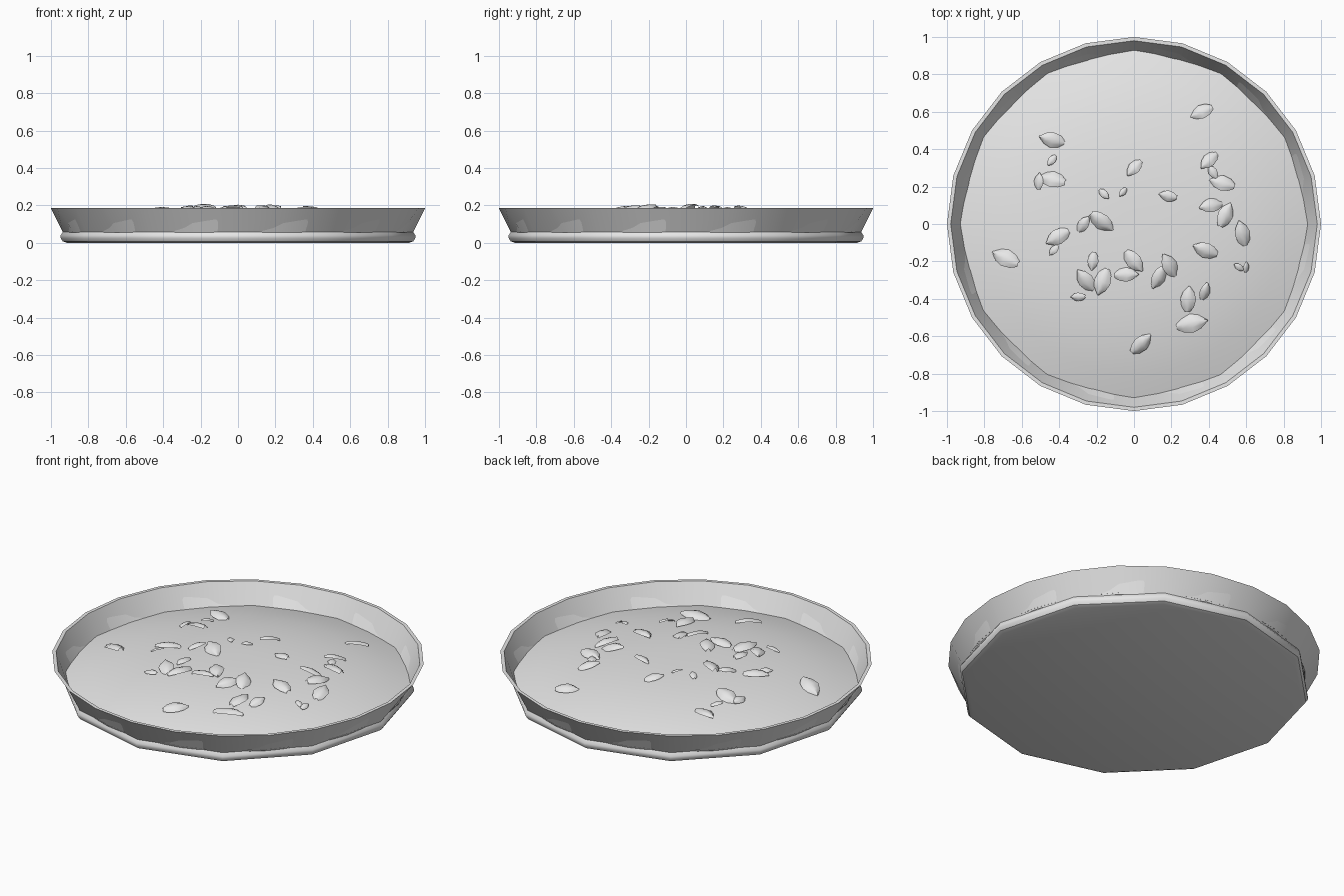
import bpy, bmesh, math, random
from mathutils import Matrix, Vector

random.seed(4)
if "Cube" in bpy.data.objects:
    bpy.data.objects.remove(bpy.data.objects["Cube"])

grey = bpy.data.materials.new("plain grey")
grey.use_nodes = True
COLOUR = (0.8, 0.8, 0.8, 1)
grey.diffuse_color = COLOUR
grey.node_tree.nodes["Principled BSDF"].inputs["Base Color"].default_value = COLOUR

SIDES = 24


def finish(bm, name, angle):
    mesh = bpy.data.meshes.new(name)
    bm.to_mesh(mesh)
    bm.free()
    mesh.materials.append(grey)
    obj = bpy.data.objects.new(name, mesh)
    bpy.context.collection.objects.link(obj)
    bpy.ops.object.select_all(action='DESELECT')
    obj.select_set(True)
    bpy.context.view_layer.objects.active = obj
    bpy.ops.object.shade_smooth_by_angle(angle=math.radians(angle))
    return obj


def lathe(name, profile, cap_first=False, cap_last=False, angle=35):
    """Stack rings of (radius, height, flatten); flatten pulls every second
    corner onto the straight edge of a twelve-sided ring."""
    bm = bmesh.new()
    rings = []
    for radius, z, flatten in profile:
        ring = []
        for i in range(SIDES):
            a = math.tau * i / SIDES
            r = radius
            if i % 2:
                r *= 1 - flatten * (1 - math.cos(math.tau / SIDES))
            ring.append(bm.verts.new((r * math.cos(a), r * math.sin(a), z)))
        rings.append(ring)
    for low, high in zip(rings, rings[1:]):
        for i in range(SIDES):
            j = (i + 1) % SIDES
            bm.faces.new((low[i], low[j], high[j], high[i]))
    if cap_first:
        bm.faces.new(rings[0][::-1])
    if cap_last:
        bm.faces.new(rings[-1])
    return finish(bm, name, angle)


# Rounded twelve-sided foot with a flat underside
lathe("dish_foot", [(0.915, 0, 1), (0.937, 0.008, 1), (0.948, 0.025, 1),
                    (0.948, 0.04, 1), (0.937, 0.058, 1)], cap_first=True)

# Flared wall, flat rim and inner wall
lathe("dish_wall", [(0.937, 0.058, 1), (1, 0.185, 0), (0.98, 0.185, 0),
                    (0.925, 0.055, 0.3)])


# Domed filling inside the dish
def dome(r):
    return 0.178 - 0.115 * (r / 0.93) ** 2.6


lathe("domed_filling", [(r, dome(r), 0.3 if r > 0.9 else 0) for r in
                        (0.93, 0.8, 0.65, 0.5, 0.35, 0.2, 0.08)],
      cap_last=True, angle=60)

# Scattered petals: x, y, length in hundredths, heading in degrees
PETALS = [
    (-44, 45, 14, -60), (-44, 34, 7, 0), (-51, 23, 9, 200), (-44, 24, 15, -75),
    (0, 30, 11, 50), (-16, 16, 7, 90), (-6, 17, 6, 30), (18, 15, 10, 40),
    (36, 60, 13, 55), (40, 34, 12, 95), (42, 28, 8, 0), (47, 22, 14, 50),
    (41, 10, 13, 90), (49, 5, 14, -30), (58, -5, 14, 20), (-27, 0, 10, 145),
    (-17, 1, 15, 55), (-41, -7, 14, -70), (-43, -14, 7, -60), (-69, -18, 16, 230),
    (-22, -20, 10, -50), (0, -20, 14, -50), (-4, -27, 13, 10), (19, -22, 14, 80),
    (13, -29, 13, 220), (38, -14, 14, 90), (56, -23, 6, 80), (60, -23, 6, 20),
    (-26, -30, 14, 170), (-17, -31, 15, -80), (-30, -39, 8, 220), (29, -40, 14, 50),
    (38, -36, 10, 30), (31, -53, 17, -20), (4, -64, 14, 40),
]


def add_petal(bm, x, y, length, heading):
    """Thin cupped leaf: blunt base, wide middle, pointed tip."""
    slope = Vector((x, y, 0)) * 0.25
    normal = (Vector((0, 0, 1)) + slope).to_track_quat('Z', 'Y').to_matrix().to_4x4()
    tilt = Matrix.Rotation(random.uniform(-0.3, 0.3), 4, 'X') \
        @ Matrix.Rotation(random.uniform(-0.2, 0.2), 4, 'Y')
    place = Matrix.Translation((x, y, dome(math.hypot(x, y)) + 0.014)) \
        @ normal @ Matrix.Rotation(math.radians(heading), 4, 'Z') @ tilt
    rows = []
    for t, half in ((-0.5, 0.1), (-0.3, 0.24), (0, 0.3), (0.25, 0.22), (0.5, 0.015)):
        row = []
        for side in (-1, -0.5, 0, 0.5, 1):
            lift = 0.1 - 0.1 * side ** 2 - 0.35 * t * t
            p = Vector((t, side * half, lift)) * length
            row.append(bm.verts.new(place @ p))
        rows.append(row)
    for a, b in zip(rows, rows[1:]):
        for i in range(4):
            bm.faces.new((a[i], b[i], b[i + 1], a[i + 1]))


bm = bmesh.new()
for px, py, size, turn in PETALS:
    add_petal(bm, px / 100, py / 100, size / 100, turn)
bmesh.ops.recalc_face_normals(bm, faces=[])
finish(bm, "scattered_petals", 60)
